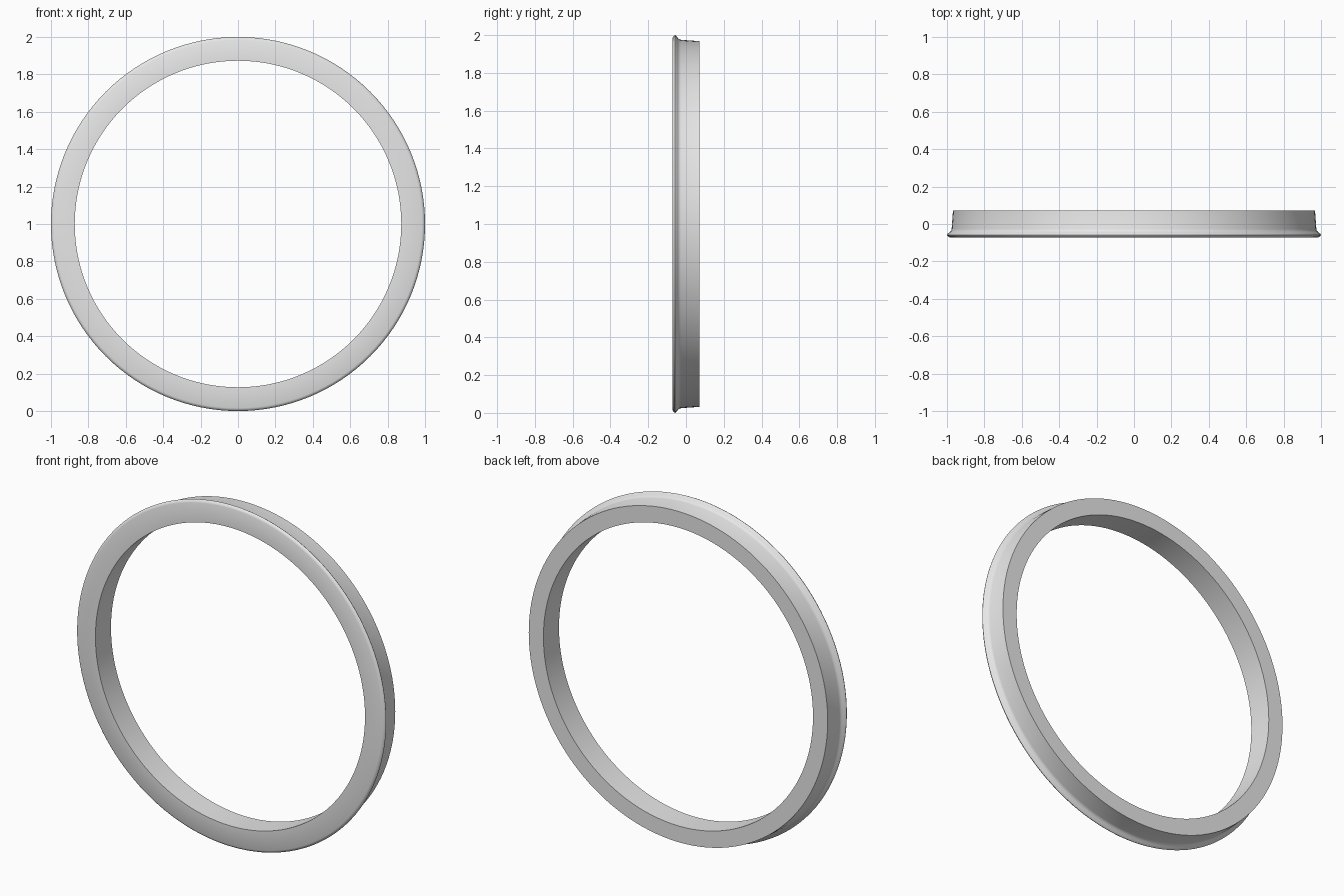
import bpy, bmesh, math
from mathutils import Matrix, Vector

if "Cube" in bpy.data.objects:
    bpy.data.objects.remove(bpy.data.objects["Cube"], do_unlink=True)

grey = bpy.data.materials.new("light_grey")
grey.use_nodes = True
colour = (0.8, 0.8, 0.8, 1)
grey.diffuse_color = colour
grey.node_tree.nodes["Principled BSDF"].inputs["Base Color"].default_value = colour

# Cross-section as (radius, y): straight bore, thin rounded lip at the front, tapered body
profile = [(0.873, 0.072), (0.873, -0.072), (0.984, -0.072), (0.991, -0.069),
           (0.997, -0.064), (1.0, -0.058), (0.997, -0.053), (0.990, -0.047),
           (0.982, -0.041), (0.977, -0.034), (0.975, -0.026), (0.968, 0.072)]

# Revolve the section around the y axis
bm = bmesh.new()
verts = [bm.verts.new((r, y, 0)) for r, y in profile]
edges = [bm.edges.new((a, b)) for a, b in zip(verts, verts[1:] + verts[:1])]
bmesh.ops.spin(bm, geom=verts + edges, cent=(0, 0, 0), axis=(0, 1, 0),
               angle=math.tau, steps=128, use_merge=True)
bmesh.ops.remove_doubles(bm, verts=bm.verts, dist=0.0001)
bmesh.ops.recalc_face_normals(bm, faces=bm.faces)
bmesh.ops.translate(bm, verts=bm.verts, vec=(0, 0, 1))

mesh = bpy.data.meshes.new("flanged_ring")
bm.to_mesh(mesh)
bm.free()
mesh.materials.append(grey)
ring = bpy.data.objects.new("flanged_ring", mesh)
bpy.context.collection.objects.link(ring)

# Smooth round surfaces, crisp rims
bpy.ops.object.select_all(action="DESELECT")
ring.select_set(True)
bpy.context.view_layer.objects.active = ring
bpy.ops.object.shade_smooth_by_angle(angle=math.radians(35))
